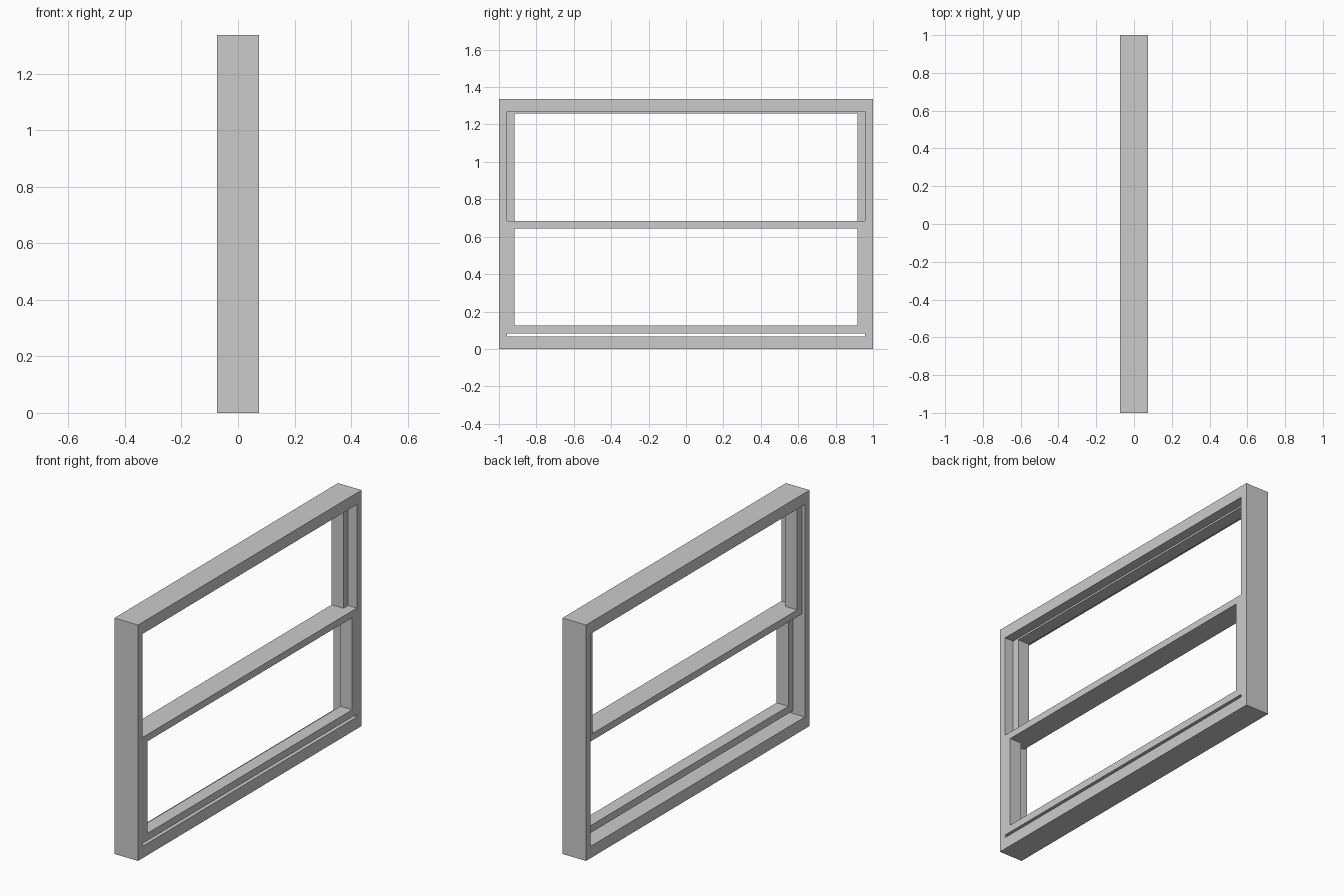
import bpy
import bmesh

if "Cube" in bpy.data.objects:
    bpy.data.objects.remove(bpy.data.objects["Cube"])


def ring(name, x0, x1, half_outer, z_outer, half_inner, z_inner):
    """Rectangular frame in the YZ plane, with depth x0..x1."""
    def corners(h, z):
        return [(-h, z[0]), (h, z[0]), (h, z[1]), (-h, z[1])]

    bm = bmesh.new()
    loops = [[bm.verts.new((x, y, z)) for y, z in corners(h, zz)]
             for x, h, zz in ((x1, half_outer, z_outer), (x1, half_inner, z_inner),
                              (x0, half_inner, z_inner), (x0, half_outer, z_outer))]
    for k in range(4):
        a, b = loops[k], loops[(k + 1) % 4]
        for i in range(4):
            j = (i + 1) % 4
            bm.faces.new((a[i], a[j], b[j], b[i]))
    bmesh.ops.recalc_face_normals(bm, faces=bm.faces)
    mesh = bpy.data.meshes.new(name)
    bm.to_mesh(mesh)
    bm.free()
    obj = bpy.data.objects.new(name, mesh)
    bpy.context.collection.objects.link(obj)
    return obj


# Fixed outer frame
ring("window_frame", -0.074, 0.074, 1.0, (0.0, 1.336), 0.958, (0.067, 1.27))

# Lower sash, flush with the +x face and raised slightly off the sill
ring("lower_sash", 0.0, 0.074, 0.958, (0.083, 0.684), 0.916, (0.124, 0.645))

# Upper sash, set behind it with its top rail let into the frame head
ring("upper_sash", -0.055, 0.019, 0.958, (0.645, 1.30), 0.916, (0.684, 1.26))
